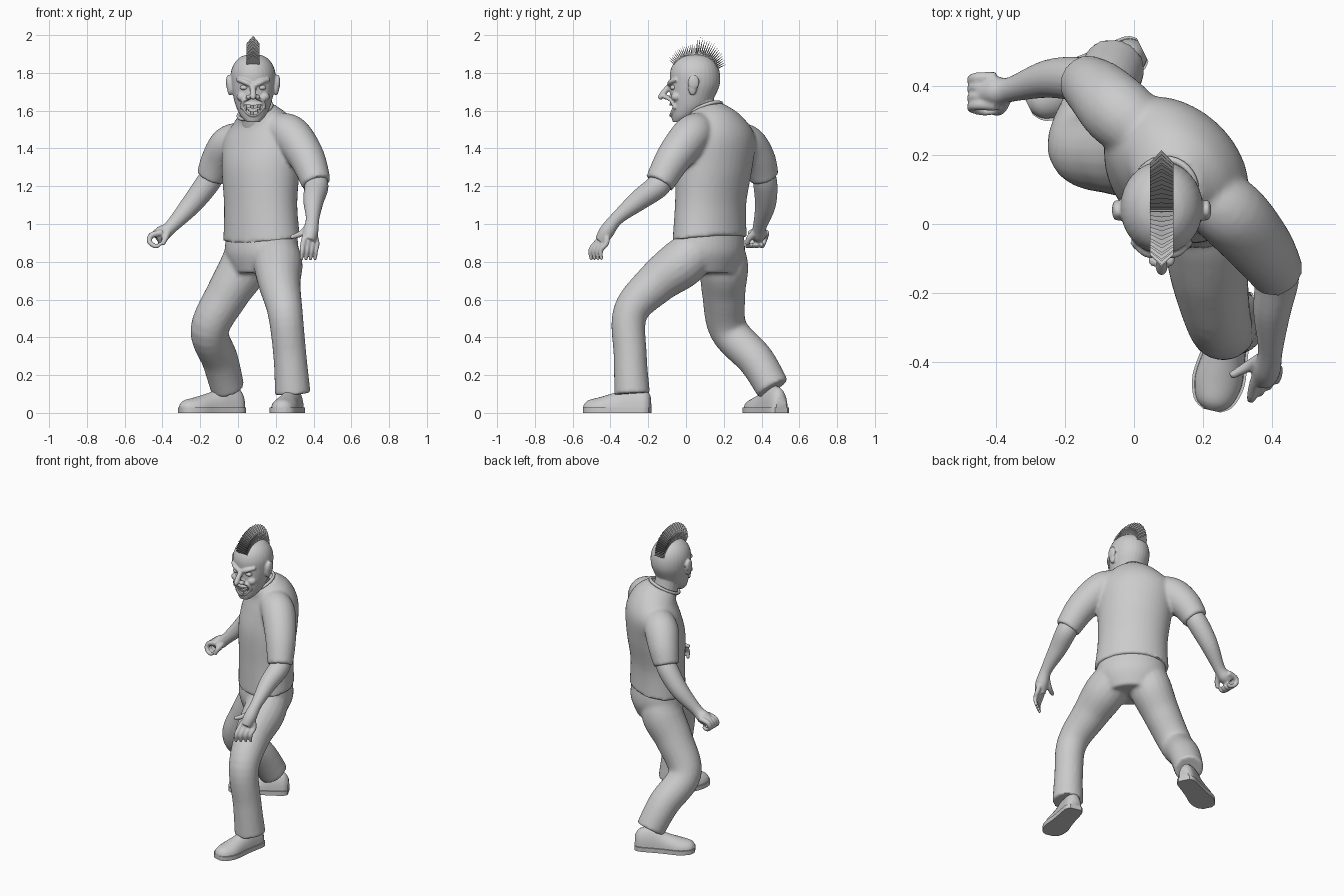
import bpy, bmesh, math
from math import sin, cos, pi, sqrt, radians
from mathutils import Vector, Matrix

if "Cube" in bpy.data.objects:
    bpy.data.objects.remove(bpy.data.objects["Cube"])

grey = bpy.data.materials.new("plain_grey")
grey.use_nodes = True
grey.diffuse_color = (0.6, 0.6, 0.6, 1)
grey.node_tree.nodes["Principled BSDF"].inputs["Base Color"].default_value = (0.6, 0.6, 0.6, 1)


def resample(rows, steps=6):
    """Smooth curve through rows of numbers (Catmull-Rom)."""
    rows = [Vector(r) for r in rows]
    out = []
    for i in range(len(rows) - 1):
        a, b, c, d = rows[max(i - 1, 0)], rows[i], rows[i + 1], rows[min(i + 2, len(rows) - 1)]
        for k in range(steps):
            t = k / steps
            out.append(b + (c - a) * (t / 2) + (a * 2 - b * 5 + c * 4 - d) * (t * t / 2)
                       + (b * 3 - a - c * 3 + d) * (t ** 3 / 2))
    return out + [rows[-1]]


def loft(bm, rings, closed=False):
    loops = [[bm.verts.new(p) for p in ring] for ring in rings]
    n = len(loops[0])
    faces = []
    pairs = list(zip(loops, loops[1:])) + ([(loops[-1], loops[0])] if closed else [])
    for a, b in pairs:
        for i in range(n):
            faces.append(bm.faces.new((a[i], a[(i + 1) % n], b[(i + 1) % n], b[i])))
    if not closed:
        faces += [bm.faces.new(loops[0]), bm.faces.new(loops[-1])]
    bmesh.ops.recalc_face_normals(bm, faces=faces)


def tube(bm, rows, sides=20, steps=6, closed=False):
    """Round tube through rows of x, y, z, radius."""
    pts = [Vector(r) for r in rows] if closed else resample(rows, steps)
    rings, prev, axis = [], None, None
    for i, p in enumerate(pts):
        q = pts[(i + 1) % len(pts)] if closed else pts[min(i + 1, len(pts) - 1)]
        o = pts[i - 1] if closed else pts[max(i - 1, 0)]
        tan = (q.xyz - o.xyz).normalized()
        axis = tan.orthogonal().normalized() if prev is None else prev.rotation_difference(tan) @ axis
        side = tan.cross(axis)
        rings.append([p.xyz + (axis * cos(2 * pi * k / sides) + side * sin(2 * pi * k / sides)) * p.w
                      for k in range(sides)])
        prev = tan
    loft(bm, rings, closed)


def ball(bm, centre, size):
    bmesh.ops.create_uvsphere(bm, u_segments=20, v_segments=12, radius=1,
                              matrix=Matrix.Translation(centre) @ Matrix.Diagonal((*size, 1)))


def finish(name, bm, voxel=0, smooth=4, cutter=None, angle=50):
    """Make the object; fuse overlapping pieces if a voxel size is given."""
    me = bpy.data.meshes.new(name)
    bm.to_mesh(me)
    bm.free()
    ob = bpy.data.objects.new(name, me)
    bpy.context.scene.collection.objects.link(ob)
    if voxel:
        m = ob.modifiers.new("fuse", 'REMESH')
        m.mode, m.voxel_size = 'VOXEL', voxel
        m = ob.modifiers.new("soften", 'SMOOTH')
        m.factor, m.iterations = 0.5, smooth
    if cutter:
        m = ob.modifiers.new("cut", 'BOOLEAN')
        m.operation, m.object = 'DIFFERENCE', cutter
    if ob.modifiers:
        bpy.context.view_layer.update()
        me = bpy.data.meshes.new_from_object(ob.evaluated_get(bpy.context.evaluated_depsgraph_get()))
        ob.modifiers.clear()
        ob.data = me
    me.materials.clear()
    me.materials.append(grey)
    if angle:
        me.shade_smooth()
        me.set_sharp_from_angle(angle=radians(angle))
    return ob


# The trunk is turned toward the model's right
WIDE, DEEP = Vector((0.74, -0.67, 0)), Vector((0.67, 0.74, 0))


def trunk(bm, rows):
    """Rows of z, centre x, centre y, half width, half depth, slope."""
    rings = []
    for z, x, y, a, b, slope in resample(rows, 5):
        ring = []
        for k in range(40):
            u, v = a * cos(k * pi / 20), b * sin(k * pi / 20)
            ring.append(Vector((x, y, z + slope * v)) + WIDE * u + DEEP * v)
        rings.append(ring)
    loft(bm, rings)


# Shirt with short sleeves
bm = bmesh.new()
trunk(bm, [(0.92, .125, .125, .228, .168, .12), (1.1, .12, .13, .215, .165, .05), (1.3, .12, .15, .228, .178, 0),
           (1.45, .125, .17, .23, .165, .1), (1.55, .125, .15, .165, .125, .25), (1.605, .1, .11, .095, .09, .4)])
tube(bm, [(.2, .08, 1.5, .09), (.28, .03, 1.47, .105), (.365, -.065, 1.35, .095), (.415, -.142, 1.215, .078)])
tube(bm, [(.05, .25, 1.45, .09), (-.04, .32, 1.42, .105), (-.1, .38, 1.34, .095), (-.145, .415, 1.245, .078)])
finish("shirt", bm, 0.011)

# Collar band
bm = bmesh.new()
tube(bm, [(.09 + .088 * cos(t), .1 + .088 * sin(t), 1.6 + .03 * cos(t) + .034 * sin(t), .01)
          for t in (k * pi / 16 for k in range(32))], 8, closed=True)
finish("collar", bm)

# Trousers
bm = bmesh.new()
trunk(bm, [(0.97, .125, .125, .205, .15, 0), (0.85, .125, .122, .215, .165, 0), (0.74, .12, .12, .16, .13, 0)])
tube(bm, [(.2, .06, .86, .12), (.212, -.03, .785, .13), (.22, -.16, .685, .112), (.25, -.295, .53, .093),
          (.275, -.295, .3, .088), (.29, -.285, .1, .095)])
tube(bm, [(.05, .19, .86, .12), (.03, .2, .77, .13), (-.055, .2, .63, .115), (-.15, .225, .44, .102),
          (-.095, .37, .28, .097), (-.055, .46, .13, .09)])
finish("trousers", bm, 0.011)


# Shoes with flat soles
def shoe(name, heel, toe):
    heel, toe = Vector((*heel, 0)), Vector((*toe, 0))
    side = Vector((0, 0, 1)).cross(toe - heel).normalized()
    rows = resample([(0, .03, .07), (.08, .05, .11), (.3, .055, .125), (.5, .06, .09),
                     (.75, .07, .062), (.93, .052, .045), (1, .02, .02)], 4)
    upper, sole = [], []
    for s, w, h in rows:
        c = heel.lerp(toe, s)
        upper.append([c + side * w * cos(k * pi / 12) + Vector((0, 0, .022 + h * max(0, sin(k * pi / 12))))
                      for k in range(24)])
        sole.append([c + side * (w + .007) * i + Vector((0, 0, z))
                     for i, z in ((-1, 0), (1, 0), (1, .028), (-1, .028))])
    bm = bmesh.new()
    loft(bm, upper)
    loft(bm, sole)
    finish(name, bm, angle=45)


shoe("left_shoe", (.305, -.19), (.225, -.54))
shoe("right_shoe", (.025, .505), (-.305, .34))

# Left arm with a reaching hand
bm = bmesh.new()
tube(bm, [(.4, -.11, 1.26, .06), (.415, -.15, 1.2, .064), (.4, -.25, 1.125, .055), (.395, -.365, 1.03, .036),
          (.385, -.42, .96, .04), (.375, -.45, .91, .033)])
for i in range(4):
    x, y = .345 + .024 * i, -.475 + .018 * i
    tube(bm, [(.375 + .012 * (i - 1), -.42, .96, .018), (x, y, .9, .015), (x - .005, y - .03, .86, .013),
              (x - .01, y - .025, .81, .009)], 10)
tube(bm, [(.385, -.38, 1.0, .02), (.335, -.41, .95, .017), (.28, -.44, .93, .011)], 10)
finish("left_arm", bm, 0.006, 2)

# Right arm with a curled hand
bm = bmesh.new()
tube(bm, [(-.12, .405, 1.28, .06), (-.165, .42, 1.21, .064), (-.25, .42, 1.1, .055), (-.355, .39, .985, .036),
          (-.4, .385, .95, .042), (-.435, .38, .93, .035)])
for i in range(4):
    y = .345 + .026 * i
    tube(bm, [(-.4, y, .955, .018), (-.458, y, .94, .016), (-.468, y - .01, .905, .014),
              (-.435, y - .02, .882, .012), (-.41, y - .02, .895, .009)], 10)
tube(bm, [(-.37, .37, .96, .02), (-.385, .335, .925, .017), (-.4, .322, .89, .011)], 10)
finish("right_arm", bm, 0.006, 2)

# Mouth opening, shared by the cutter and the lips
MID = 0.08


def face_y(dx):
    return .018 - .1 * sqrt(1 - (dx / .09) ** 2)


def mouth(t, grow=1.0):
    dx = .048 * grow * cos(t)
    return dx, 1.603 + .025 * grow * sin(t) + .02 * (dx / .048) ** 2


TURN = [k * pi / 16 for k in range(32)]
bm = bmesh.new()
loft(bm, [[Vector((MID + mouth(t)[0], y, mouth(t)[1])) for t in TURN] for y in (-.16, -.035)])
cutter = finish("mouth_cutter", bm, angle=0)
cutter.hide_render = True

# Head with brows, cheeks, nose, lips, ears and neck
bm = bmesh.new()
skull = resample([(1.54, -.04, .035, .03), (1.57, -.012, .064, .064), (1.62, .02, .09, .1), (1.68, .035, .106, .12),
                  (1.74, .047, .117, .132), (1.8, .047, .118, .132), (1.85, .047, .1, .113),
                  (1.885, .048, .065, .073), (1.9, .05, .02, .022)], 4)
loft(bm, [[Vector((MID + a * cos(t), y + b * sin(t), z)) for t in TURN] for z, y, a, b in skull])
tube(bm, [(.1, .13, 1.48, .085), (.09, .09, 1.58, .076), (.08, .07, 1.68, .075)])
tube(bm, [(MID, -.07, 1.745, .016), (MID, -.105, 1.71, .016), (MID, -.132, 1.675, .016), (MID, -.142, 1.662, .008)], 12)
for s in (-1, 1):
    tube(bm, [(MID + s * .01, -.085, 1.735, .013), (MID + s * .045, -.082, 1.752, .014),
              (MID + s * .085, -.05, 1.765, .01)], 10)
    ball(bm, (MID + s * .022, -.105, 1.672), (.016, .018, .013))
    ball(bm, (MID + s * .058, -.052, 1.673), (.03, .028, .024))
    tube(bm, [(MID + s * .022, -.098, 1.665, .008), (MID + s * .052, -.078, 1.65, .009),
              (MID + s * .064, -.058, 1.61, .007)], 8)
    ball(bm, (MID + s * .122, .035, 1.735), (.017, .026, .055))
    ball(bm, (MID + s * .131, .04, 1.75), (.013, .03, .04))
ball(bm, (MID, -.05, 1.56), (.03, .026, .02))
tube(bm, [(MID + mouth(t, 1.12)[0], face_y(mouth(t, 1.12)[0]), mouth(t, 1.12)[1], .008) for t in TURN], 8, closed=True)
finish("head", bm, 0.005, 2, cutter)
bpy.data.objects.remove(cutter)

# Eyes
for s, name in ((-1, "right_eye"), (1, "left_eye")):
    bm = bmesh.new()
    ball(bm, (MID + s * .047, -.066, 1.722), (.022, .018, .014))
    finish(name, bm)

# Two rows of teeth
bm = bmesh.new()
for row, t_sign in (("upper", 1), ("lower", -1)):
    for i in range(8):
        dx = (i - 3.5) * .0115
        edge = mouth(t_sign * math.acos(dx / .048))[1]
        bmesh.ops.create_cube(bm, size=1, matrix=Matrix.Translation((MID + dx, face_y(dx) + .016, edge - t_sign * .006))
                              @ Matrix.Rotation(dx * 11, 4, 'Z') @ Matrix.Diagonal((.0105, .012, .02, 1)))
finish("teeth", bm, angle=30)

# Crest of hair blades fanned over the skull
bm = bmesh.new()
COUNT = 34
for i in range(COUNT):
    f = i / (COUNT - 1)
    th = radians(-52 + 116 * f)
    out, along = Vector((0, sin(th), cos(th))), Vector((0, cos(th), -sin(th)))
    tip = .212 + .09 * f * (1 - f) - .028 * f * f + (.004 if i % 2 else 0)
    centre = Vector((MID, .045, 1.764))

    def point(x, r, s):
        return bm.verts.new(centre + Vector((x, 0, 0)) + out * r + along * s)

    w = .034
    a, b, c, d = point(-w, .11, -.006), point(w, .11, -.006), point(w, .11, .006), point(-w, .11, .006)
    low, peak, high = point(-w, tip - .04, 0), point(0, tip, 0), point(w, tip - .04, 0)
    faces = [bm.faces.new(v) for v in ((a, b, high, peak, low), (c, d, low, peak, high),
                                       (b, c, high), (d, a, low), (d, c, b, a))]
    bmesh.ops.recalc_face_normals(bm, faces=faces)
finish("hair_crest", bm, angle=0)
